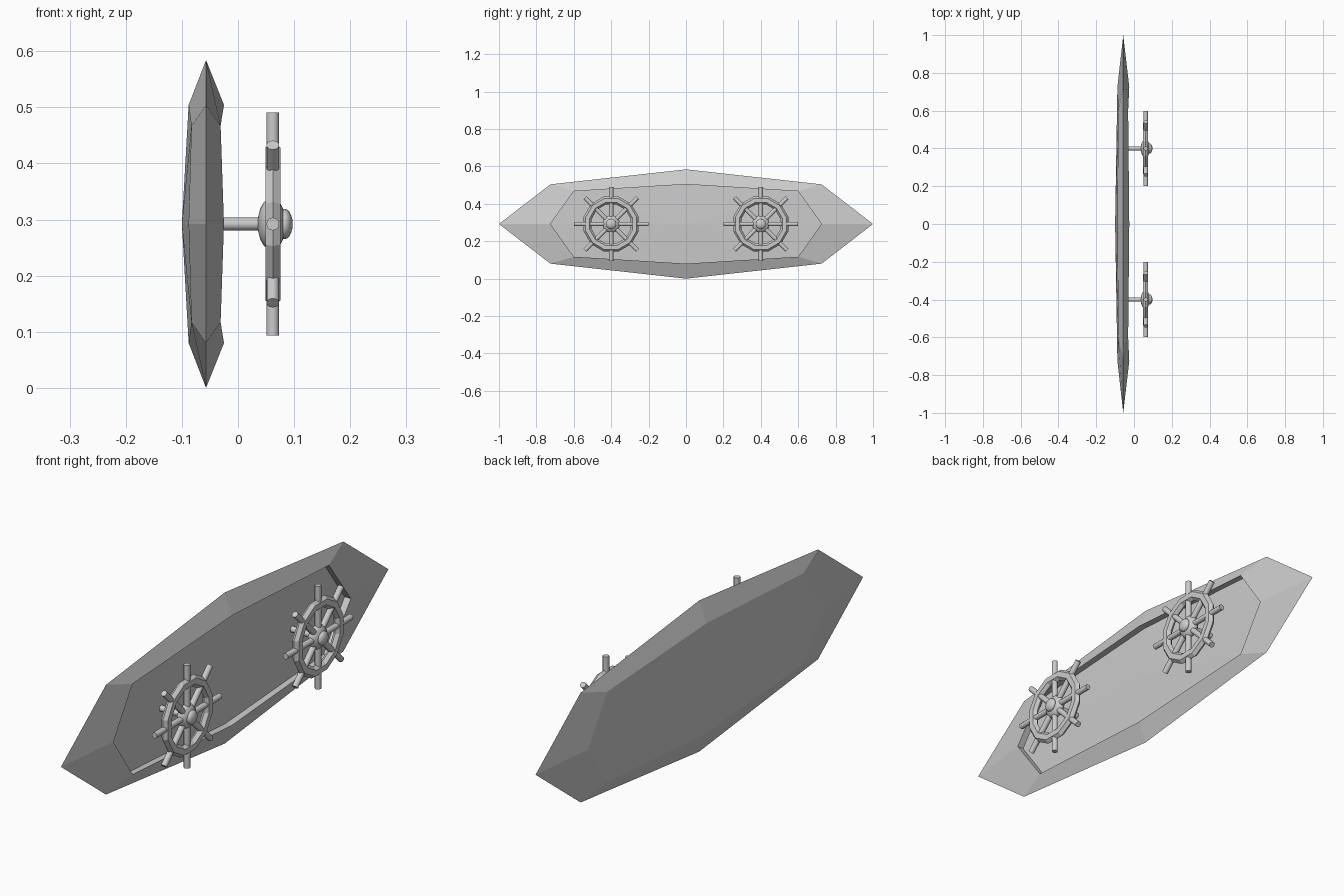
import bpy, bmesh, math
from mathutils import Matrix, Vector

if "Cube" in bpy.data.objects:
    bpy.data.objects.remove(bpy.data.objects["Cube"])

CZ = 0.292   # height of the board centre
MX = -0.057  # board mid plane
WX = 0.062   # wheel plane


def finish(name, bm, smooth=None):
    bmesh.ops.recalc_face_normals(bm, faces=bm.faces)
    me = bpy.data.meshes.new(name)
    bm.to_mesh(me)
    bm.free()
    ob = bpy.data.objects.new(name, me)
    bpy.context.collection.objects.link(ob)
    if smooth:
        bpy.context.view_layer.objects.active = ob
        ob.select_set(True)
        bpy.ops.object.shade_smooth_by_angle(angle=math.radians(smooth))
        ob.select_set(False)
    return ob


def octagon(bm, tip, corner, top, xs):
    # eight-point ring; xs = x at tip, corner and top points
    pts = [(xs[0], tip, 0), (xs[1], corner[0], corner[1]), (xs[2], 0, top),
           (xs[1], -corner[0], corner[1]), (xs[0], -tip, 0), (xs[1], -corner[0], -corner[1]),
           (xs[2], 0, -top), (xs[1], corner[0], -corner[1])]
    return [bm.verts.new((x, y, z + CZ)) for x, y, z in pts]


def bridge(bm, a, b):
    for i in range(8):
        j = (i + 1) % 8
        bm.faces.new((a[i], a[j], b[j], b[i]))


def fan(bm, ring, x):
    c = bm.verts.new((x, 0, CZ))
    for i in range(8):
        bm.faces.new((ring[i], ring[(i + 1) % 8], c))


# backboard: sharp rim, domed back, recessed front panel
bm = bmesh.new()
inner = (0.725, (0.6, 0.175), 0.212)
back = octagon(bm, *inner, (-0.088, -0.083, -0.088))
rim = octagon(bm, 1.0, (0.725, 0.212), 0.292, (MX, MX, MX))
front = octagon(bm, *inner, (-0.025, -0.031, -0.025))
floor = octagon(bm, *inner, (-0.052, -0.054, -0.052))
for a, b in ((back, rim), (rim, front), (front, floor)):
    bridge(bm, a, b)
fan(bm, back, -0.1)
fan(bm, floor, -0.044)
finish("backboard", bm)


def rod(name, centre, axis, radius, length):
    bm = bmesh.new()
    rot = Vector((0, 0, 1)).rotation_difference(Vector(axis)).to_matrix().to_4x4()
    bmesh.ops.create_cone(bm, cap_ends=True, segments=12, radius1=radius, radius2=radius,
                          depth=length, matrix=Matrix.Translation(centre) @ rot)
    return finish(name, bm, 40)


def dome(name, centre, half_x, radius):
    bm = bmesh.new()
    m = (Matrix.Translation(centre) @ Matrix.Diagonal((half_x, radius, radius, 1))
         @ Matrix.Rotation(math.pi / 2, 4, 'Y'))
    bmesh.ops.create_uvsphere(bm, u_segments=16, v_segments=10, radius=1, matrix=m)
    return finish(name, bm, 60)


def wheel_ring(name, y, sides=12, section=6):
    bm = bmesh.new()
    rows = []
    for i in range(sides):
        a = 2 * math.pi * (i + 0.5) / sides
        row = []
        for k in range(section):
            t = 2 * math.pi * k / section
            r = 0.13 + 0.022 * math.cos(t)
            row.append(bm.verts.new((WX + 0.0155 * math.sin(t), y + r * math.cos(a),
                                     CZ + r * math.sin(a))))
        rows.append(row)
    for i in range(sides):
        p, q = rows[i], rows[(i + 1) % sides]
        for k in range(section):
            n = (k + 1) % section
            bm.faces.new((p[k], q[k], q[n], p[n]))
    return finish(name, bm)


# two spoked wheels used as hooks
for y, side in ((-0.4, "front"), (0.4, "rear")):
    rod(f"{side}_wheel_post", (0.005, y, CZ), (1, 0, 0), 0.0115, 0.11)
    wheel_ring(f"{side}_wheel_ring", y)
    dome(f"{side}_wheel_hub", (0.06, y, CZ), 0.025, 0.047)
    dome(f"{side}_wheel_button", (0.083, y, CZ), 0.0145, 0.027)
    for i in range(4):
        a = i * math.pi / 4
        rod(f"{side}_wheel_spoke_{i + 1}", (WX, y, CZ), (0, math.cos(a), math.sin(a)), 0.0115, 0.398)
